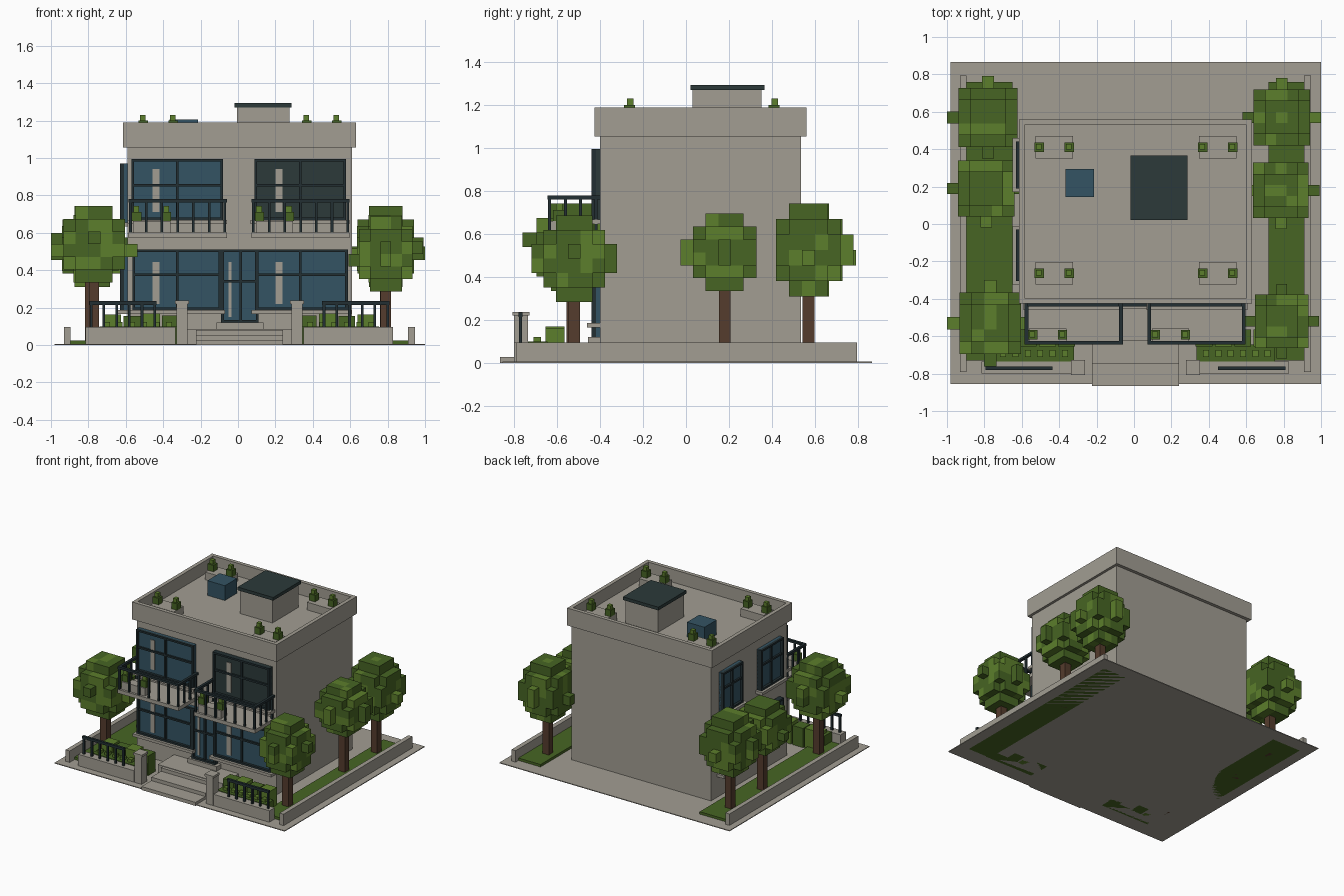
import bpy, bmesh, random
from mathutils import Vector, noise

random.seed(4)
if "Cube" in bpy.data.objects:
    bpy.data.objects.remove(bpy.data.objects["Cube"])


def material(name, rgb):
    m = bpy.data.materials.new(name)
    m.use_nodes = True
    m.diffuse_color = (*rgb, 1)
    m.node_tree.nodes["Principled BSDF"].inputs["Base Color"].default_value = (*rgb, 1)
    return m


STONE = material("warm_grey_stone", (0.36, 0.34, 0.29))
FRAME = material("dark_metal", (0.016, 0.028, 0.032))
SLATE = material("dark_slate", (0.025, 0.042, 0.042))
BLUE = material("blue_glass", (0.034, 0.088, 0.125))
GREEN = material("leaf_green", (0.063, 0.13, 0.017))
LIGHT = material("light_leaf_green", (0.107, 0.21, 0.025))
BARK = material("brown_bark", (0.089, 0.045, 0.026))


def finish(name, bm, *mats):
    mesh = bpy.data.meshes.new(name)
    bm.to_mesh(mesh)
    bm.free()
    for m in mats:
        mesh.materials.append(m)
    ob = bpy.data.objects.new(name, mesh)
    bpy.context.collection.objects.link(ob)
    return ob


def add_box(bm, x0, x1, y0, y1, z0, z1):
    geom = bmesh.ops.create_cube(bm, size=1)["verts"]
    for v in geom:
        v.co = ((x0, x1)[v.co.x > 0], (y0, y1)[v.co.y > 0], (z0, z1)[v.co.z > 0])


def part(name, mat, *boxes):
    bm = bmesh.new()
    for b in boxes:
        add_box(bm, *b)
    return finish(name, bm, mat)


def flip(b):
    """Mirror a box across the middle of the front."""
    return (0.015 - b[1], 0.015 - b[0], *b[2:])


def both(name, mat, *boxes):
    part(name, mat, *boxes, *[flip(b) for b in boxes])


def spread(a, b, n):
    return [a + (b - a) * i / (n - 1) for i in range(n)]


# Ground, lawns, garden walls and gate pillars
part("paving", STONE, (-0.98, 1, -0.855, 0.865, 0, 0.006))
part("left_lawn", GREEN, (-0.895, -0.65, -0.73, 0.76, 0, 0.025))
part("right_lawn", GREEN, (0.72, 0.915, -0.73, 0.76, 0, 0.025))
both("side_wall", STONE, (-0.93, -0.895, -0.79, 0.795, 0, 0.095))
both("front_wall", STONE, (-0.815, -0.335, -0.8, -0.735, 0, 0.095))
both("gate_pillar", STONE, (-0.33, -0.27, -0.8, -0.735, 0, 0.22),
     (-0.337, -0.263, -0.807, -0.728, 0.22, 0.237))
both("fence", FRAME, (-0.795, -0.435, -0.78, -0.762, 0.215, 0.235),
     *[(x - 0.007, x + 0.007, -0.778, -0.764, 0.09, 0.22) for x in spread(-0.785, -0.445, 6)])

# Entrance steps and terrace
part("entrance_steps", STONE, *[(-0.225, 0.24, -0.865 + 0.12 * i, -0.4, 0, 0.027 * (i + 1))
                                for i in range(3)])
part("terrace", STONE, (-0.27, 0.285, -0.6, -0.4, 0, 0.085))

# House body and hollow parapet roof
part("house_body", STONE, (-0.59, 0.61, -0.4, 0.535, 0, 1.06))
bm = bmesh.new()
add_box(bm, -0.615, 0.63, -0.425, 0.56, 1.055, 1.19)
bm.faces.ensure_lookup_table()
top = max(bm.faces, key=lambda f: f.calc_center_median().z)
bmesh.ops.inset_individual(bm, faces=[top], thickness=0.042)
walls = bmesh.ops.extrude_discrete_faces(bm, faces=[top])["faces"]
bmesh.ops.translate(bm, verts=walls[0].verts, vec=(0, 0, -0.1))
finish("parapet_roof", bm, STONE)
part("stair_house", STONE, (-0.005, 0.275, 0.03, 0.352, 1.09, 1.27))
part("stair_house_cap", SLATE, (-0.018, 0.287, 0.022, 0.365, 1.27, 1.295))
part("roof_unit", BLUE, (-0.365, -0.215, 0.145, 0.295, 1.09, 1.205))


def front(u0, u1, d0, d1, z0, z1):
    return (u0, u1, -0.4 - d1, -0.4 - d0, z0, z1)


def side(u0, u1, d0, d1, z0, z1):
    return (-0.59 - d1, -0.59 - d0, u0, u1, z0, z1)


def window(name, at, u0, u1, z0, z1, glass, uprights, bars, sill=True):
    """Framed window on a wall: at() turns wall coordinates into a box."""
    part(name + "_glass", glass, at(u0, u1, 0, 0.02, z0, z1))
    t = 0.014
    frame = [at(u, u + t, 0, 0.04, z0, z1) for u in (u0, u1 - t)]
    frame += [at(u0, u1, 0, 0.04, z, z + t) for z in (z0, z1 - t)]
    frame += [at(u - t / 2, u + t / 2, 0, 0.034, z0, z1) for u in uprights]
    frame += [at(u0, u1, 0, 0.034, z - t / 2, z + t / 2) for z in bars]
    part(name + "_frame", FRAME, *frame)
    if sill:
        part(name + "_sill", STONE, at(u0 - 0.02, u1 + 0.02, 0, 0.06, z0 - 0.022, z0))


# Front windows, blinds and door
for tag, dx, glass in (("left", 0, BLUE), ("right", 0.657, SLATE)):
    window(tag + "_upper_window", front, dx - 0.57, dx - 0.08, 0.668, 0.995, glass,
           [dx - 0.325], [0.855])
    window(tag + "_lower_window", front, dx - 0.565, dx - 0.09 + 0.02 * (dx > 0), 0.187, 0.51,
           BLUE, [dx - 0.325], [0.375])
    part(tag + "_blinds", STONE, front(dx - 0.457, dx - 0.42, 0.02, 0.025, 0.71, 0.94),
         front(dx - 0.457, dx - 0.42, 0.02, 0.025, 0.22, 0.445))
window("front_door", front, -0.09, 0.11, 0.12, 0.51, BLUE, [0.015], [0.34], False)
part("door_strip", STONE, front(-0.05, -0.035, 0.02, 0.025, 0.15, 0.445))
part("door_sill", STONE, front(-0.115, 0.135, 0, 0.055, 0.085, 0.12))

# Side windows
for tag, a, b in (("rear", 0.19, 0.44), ("fore", -0.305, -0.03)):
    for floor, z0, z1 in (("upper", 0.655, 0.97), ("lower", 0.187, 0.5)):
        window(f"{tag}_side_{floor}_window", side, a, b, z0, z1, BLUE,
               [(a + b) / 2], [z0 + 0.19])


def bush(name, x, y, z, s=0.05):
    bm = bmesh.new()
    h = s / 2
    add_box(bm, x - h, x + h, y - h, y + h, z, z + s)
    add_box(bm, x - h * 0.7, x + h * 0.5, y - h * 0.5, y + h * 0.7, z + s, z + s * 1.6)
    for i, f in enumerate(bm.faces):
        f.material_index = int(i >= 6)
    finish(name, bm, GREEN, LIGHT)


def planter(name, x, y, z, h, w=0.2, d=0.1):
    part(name, STONE, (x - w / 2, x + w / 2, y - d / 2, y + d / 2, z, z + h))
    for i in (-1, 1):
        bush(name + "_bush", x + i * 0.08, y, z + h)


# Balconies with railings and planters
for tag, dx in (("left", 0), ("right", 0.657)):
    x0, x1, y0 = dx - 0.585, dx - 0.06, -0.645
    part(tag + "_balcony_floor", STONE, (x0, x1, y0, -0.4, 0.573, 0.602))
    rails = [(x0, x1, y0, y0 + 0.02, 0.762, 0.78), (x0, x0 + 0.02, y0, -0.4, 0.762, 0.78),
             (x1 - 0.02, x1, y0, -0.4, 0.762, 0.78)]
    rails += [(x - 0.007, x + 0.007, y0 + 0.003, y0 + 0.017, 0.6, 0.77)
              for x in spread(x0 + 0.01, x1 - 0.01, 7)]
    rails += [(x - 0.007, x + 0.007, y - 0.007, y + 0.007, 0.6, 0.77)
              for x in (x0 + 0.01, x1 - 0.01) for y in spread(-0.56, -0.42, 3)]
    part(tag + "_balcony_railing", FRAME, *rails)
    planter(tag + "_balcony_planter", dx - 0.462, -0.593, 0.6, 0.062, d=0.07)

# Roof planters
for x in (-0.427, 0.448):
    for y in (0.41, -0.263):
        planter("roof_planter", x, y, 1.09, 0.06, d=0.12)

# Garden beds, hedges and seedlings
both("garden_bed", GREEN, (-0.74, -0.32, -0.735, -0.645, 0, 0.1))
hedge = [(x - 0.045, x + 0.045, -0.655, -0.565, 0, random.uniform(0.15, 0.2))
         for x in spread(-0.67, -0.36, 4)]
both("hedge", LIGHT, *hedge[::2])
both("hedge", GREEN, *hedge[1::2])
both("seedlings", LIGHT, *[(x - 0.016, x + 0.016, -0.71, -0.675, 0.1, 0.122)
                           for x in spread(-0.7, -0.37, 6)])


def tree(name, x, y, base, cell, rise):
    """Trunk with a rounded crown of stacked blocks."""
    part(name + "_trunk", BARK, (x - 0.027, x + 0.027, y - 0.027, y + 0.027, 0, base + 0.05))
    span = range(-3, 4)
    cells = {(i, j, k) for i in span for j in span for k in range(6)
             if i * i + j * j + (k - 2.5) ** 2 < 9.3 + random.uniform(-0.6, 0.8)}
    bm = bmesh.new()
    for c in cells:
        tint = noise.noise(Vector(c) * 0.55 + Vector((x * 30, y * 30, 0.3))) > 0.13
        for axis in range(3):
            for sign in (-1, 1):
                n = list(c)
                n[axis] += sign
                if tuple(n) in cells:
                    continue
                normal, u, v = Vector(), Vector(), Vector()
                normal[axis], u[(axis + 1) % 3], v[(axis + 2) % 3] = sign / 2, sign / 2, 0.5
                mid = Vector(c) + normal
                quad = [mid - u - v, mid + u - v, mid + u + v, mid - u + v]
                f = bm.faces.new([bm.verts.new((x + p.x * cell, y + p.y * cell,
                                                base + (p.z + 0.5) * rise)) for p in quad])
                f.material_index = int(tint)
    bmesh.ops.remove_doubles(bm, verts=bm.verts, dist=0.0005)
    finish(name + "_crown", bm, GREEN, LIGHT)


tree("left_front_tree", -0.769, -0.53, 0.335, 0.066, 0.068)
tree("left_middle_tree", -0.79, 0.19, 0.335, 0.06, 0.06)
tree("left_back_tree", -0.78, 0.57, 0.31, 0.063, 0.072)
tree("right_front_tree", 0.79, -0.52, 0.285, 0.057, 0.067)
tree("right_middle_tree", 0.785, 0.18, 0.335, 0.059, 0.06)
tree("right_back_tree", 0.79, 0.57, 0.31, 0.06, 0.072)
